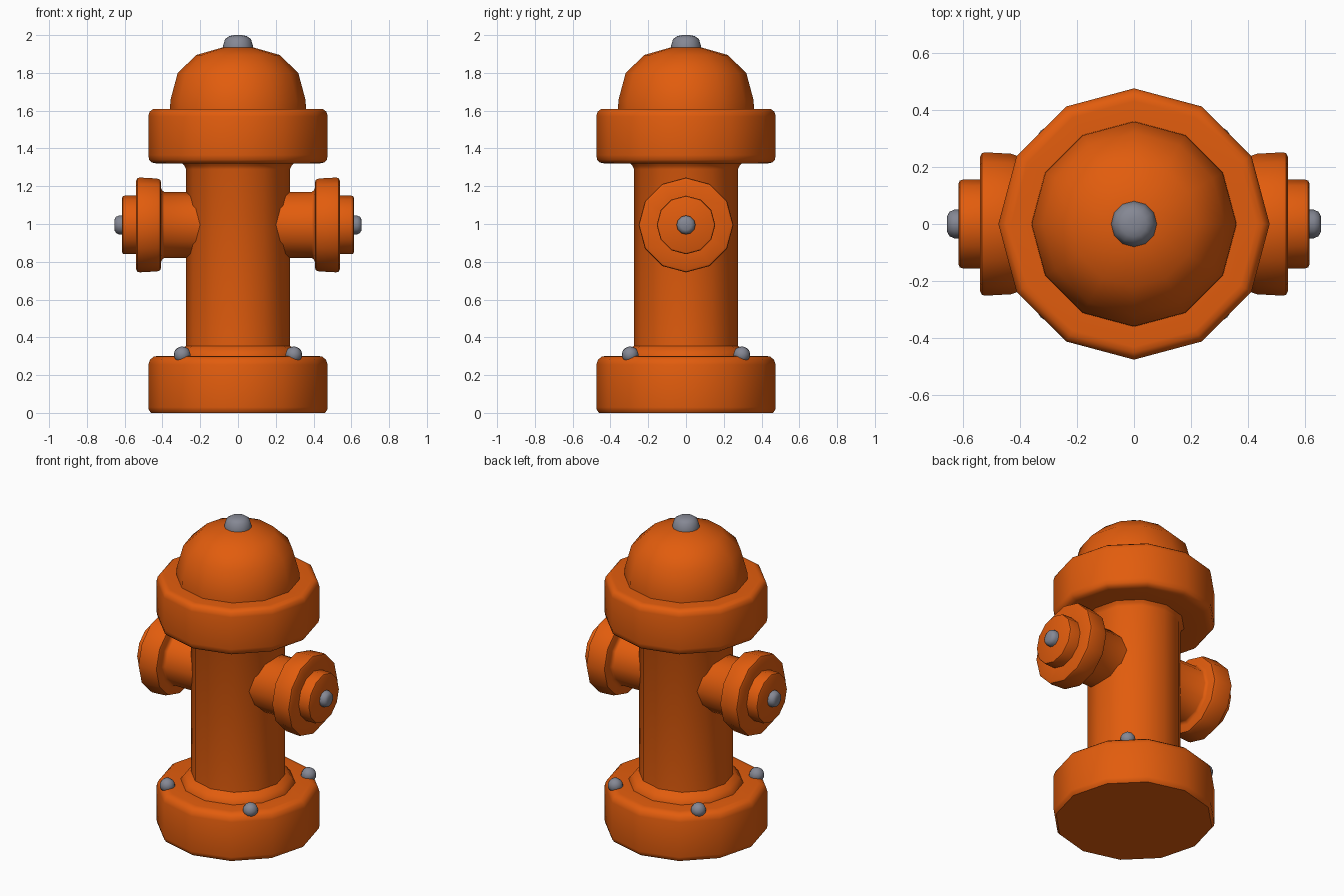
import bpy, bmesh, math
from mathutils import Matrix, Vector

if "Cube" in bpy.data.objects:
    bpy.data.objects.remove(bpy.data.objects["Cube"])


def material(name, rgb):
    m = bpy.data.materials.new(name)
    m.diffuse_color = (*rgb, 1)
    m.use_nodes = True
    m.node_tree.nodes["Principled BSDF"].inputs["Base Color"].default_value = m.diffuse_color
    return m


ORANGE = material("hydrant orange", (0.76, 0.108, 0.004))
GREY = material("bolt grey", (0.235, 0.245, 0.295))


def lathe(name, profile, mat, matrix=Matrix(), sides=12, angle=40):
    """Spin (radius, height) points round z, close both ends, then place."""
    bm = bmesh.new()
    rings = []
    for r, z in profile:
        rings.append([bm.verts.new((r * math.cos(2 * math.pi * i / sides),
                                    r * math.sin(2 * math.pi * i / sides), z))
                      for i in range(sides)])
    for a, b in zip(rings, rings[1:]):
        for i in range(sides):
            j = (i + 1) % sides
            bm.faces.new((a[i], a[j], b[j], b[i]))
    bm.faces.new(rings[0][::-1])
    bm.faces.new(rings[-1])
    bmesh.ops.recalc_face_normals(bm, faces=bm.faces)
    bm.transform(matrix)
    me = bpy.data.meshes.new(name)
    bm.to_mesh(me)
    bm.free()
    me.materials.append(mat)
    ob = bpy.data.objects.new(name, me)
    bpy.context.collection.objects.link(ob)
    bpy.ops.object.select_all(action='DESELECT')
    ob.select_set(True)
    bpy.context.view_layer.objects.active = ob
    bpy.ops.object.shade_smooth_by_angle(angle=math.radians(angle))
    return ob


# Base, column with flared ends, and wide collar
lathe("base", [(0.46, 0), (0.472, 0.015), (0.475, 0.03), (0.475, 0.255),
               (0.466, 0.282), (0.445, 0.298), (0.42, 0.302), (0.30, 0.302)], ORANGE)
lathe("column", [(0.335, 0.29), (0.335, 0.302), (0.31, 0.335), (0.275, 0.355),
                 (0.275, 1.29), (0.283, 1.308), (0.305, 1.33)], ORANGE)
lathe("collar", [(0.30, 1.32), (0.43, 1.32), (0.455, 1.325), (0.47, 1.34),
                 (0.475, 1.365), (0.475, 1.57), (0.468, 1.595),
                 (0.45, 1.608), (0.43, 1.61), (0.34, 1.61)], ORANGE)

# Dome and top knob
lathe("dome", [(0.36, 1.60), (0.358, 1.655), (0.319, 1.80), (0.22, 1.895),
               (0.08, 1.935)], ORANGE, angle=50)
lathe("top_knob", [(0.08, 1.925), (0.08, 1.94), (0.068, 1.98), (0.045, 1.995),
                   (0.02, 2.0)], GREY, angle=60)

# Side outlets, pointing along +x and -x
for side, sign in (("right", 1), ("left", -1)):
    m = Matrix.Translation((0, 0, 0.995)) @ Matrix.Rotation(sign * math.pi / 2, 4, 'Y')
    lathe(side + "_outlet", [(0.175, 0.15), (0.175, 0.39), (0.181, 0.40),
                             (0.195, 0.407), (0.225, 0.407), (0.24, 0.412),
                             (0.246, 0.43), (0.251, 0.52), (0.248, 0.533),
                             (0.235, 0.539), (0.14, 0.539)], ORANGE, m)
    lathe(side + "_outlet_cap", [(0.155, 0.53), (0.155, 0.60), (0.152, 0.61),
                                 (0.143, 0.614)], ORANGE, m)
    lathe(side + "_outlet_bolt", [(0.05, 0.60), (0.05, 0.63), (0.043, 0.646),
                                  (0.028, 0.654)], GREY, m, angle=60)

# Four round bolts on the shoulder of the base, tilted outwards
ball = [(0.045 * math.sin(math.radians(a)), 0.045 * math.cos(math.radians(a)))
        for a in (172, 145, 118, 90, 65, 40, 12)]
for n, (sx, sy) in enumerate(((1, -1), (1, 1), (-1, 1), (-1, -1))):
    tilt = Vector((sx, sy, 1.4)).to_track_quat('Z', 'Y').to_matrix().to_4x4()
    lathe(f"base_bolt_{n + 1}", ball, GREY,
          Matrix.Translation((0.295 * sx, 0.295 * sy, 0.307)) @ tilt, angle=60)
